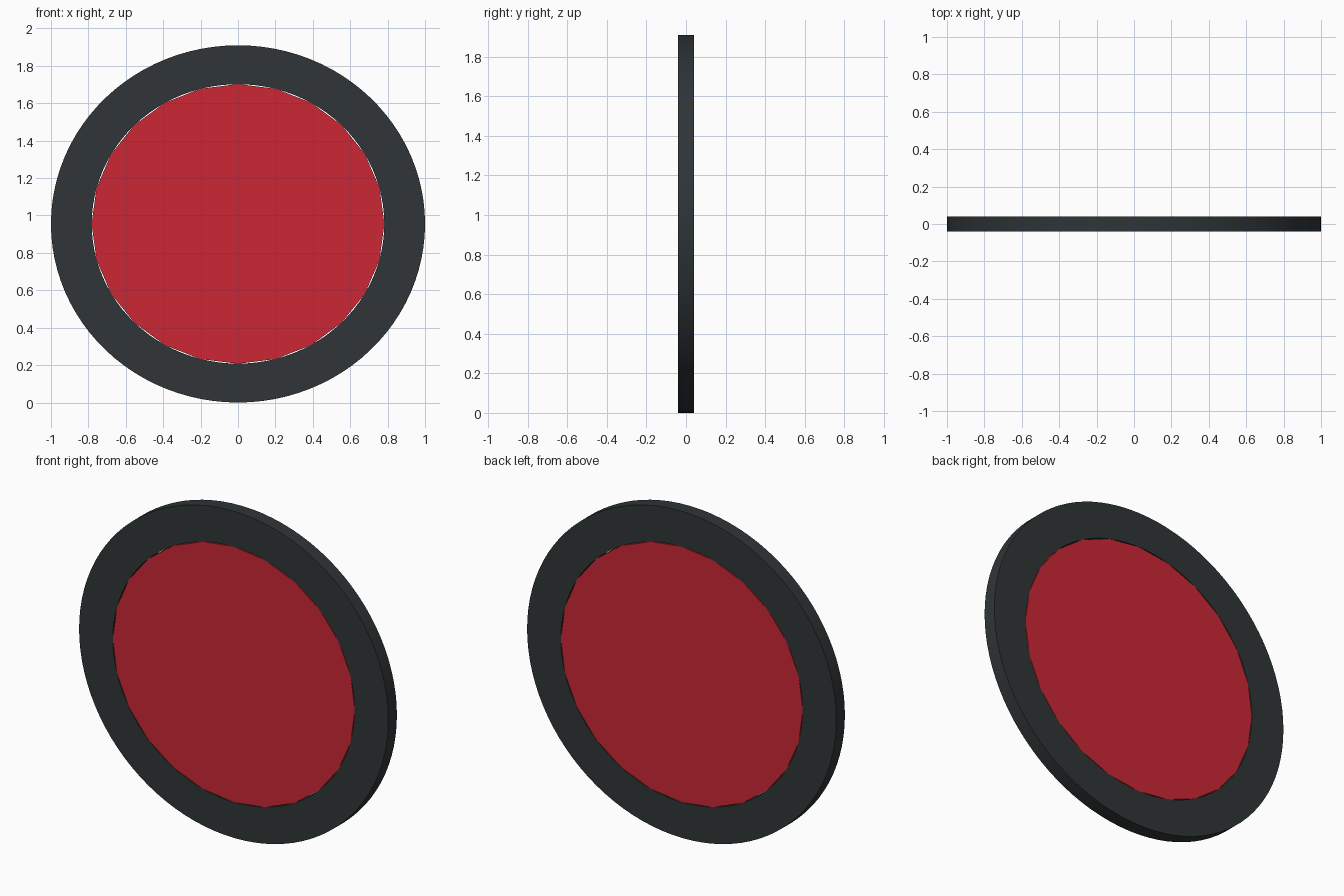
import bpy, bmesh
from math import cos, sin, pi

if "Cube" in bpy.data.objects:
    bpy.data.objects.remove(bpy.data.objects["Cube"])

CZ, SQUASH = 0.955, 0.955


def loop(bm, r, y, n):
    """Ring of vertices around the y axis, slightly flattened in height."""
    return [bm.verts.new((r * cos(2 * pi * i / n), y, r * SQUASH * sin(2 * pi * i / n)))
            for i in range(n)]


def bridge(bm, a, b):
    n = len(a)
    for i in range(n):
        j = (i + 1) % n
        bm.faces.new((a[i], a[j], b[j], b[i]))


def finish(bm, name, color):
    bmesh.ops.recalc_face_normals(bm, faces=bm.faces)
    mesh = bpy.data.meshes.new(name)
    bm.to_mesh(mesh)
    bm.free()
    ob = bpy.data.objects.new(name, mesh)
    ob.location.z = CZ
    bpy.context.collection.objects.link(ob)
    mat = bpy.data.materials.new(name + "_material")
    mat.diffuse_color = color
    mat.use_nodes = True
    mat.node_tree.nodes["Principled BSDF"].inputs["Base Color"].default_value = mat.diffuse_color
    mesh.materials.append(mat)
    bpy.ops.object.select_all(action='DESELECT')
    ob.select_set(True)
    bpy.context.view_layer.objects.active = ob
    bpy.ops.object.shade_smooth_by_angle(angle=0.5)


# Dark outer rim: rectangular section swept around the axis
bm = bmesh.new()
section = [(1.0, -0.04), (1.0, 0.04), (0.782, 0.04), (0.782, -0.04)]
loops = [loop(bm, r, y, 96) for r, y in section]
for k in range(4):
    bridge(bm, loops[k], loops[(k + 1) % 4])
finish(bm, "outer_rim", (0.03, 0.035, 0.038, 1))

# Red centre disc: coarser polygon filling the hole on both sides
bm = bmesh.new()
front, back = loop(bm, 0.783, -0.039, 24), loop(bm, 0.783, 0.039, 24)
bridge(bm, front, back)
bm.faces.new(front)
bm.faces.new(back)
finish(bm, "centre_disc", (0.6, 0.02, 0.035, 1))
